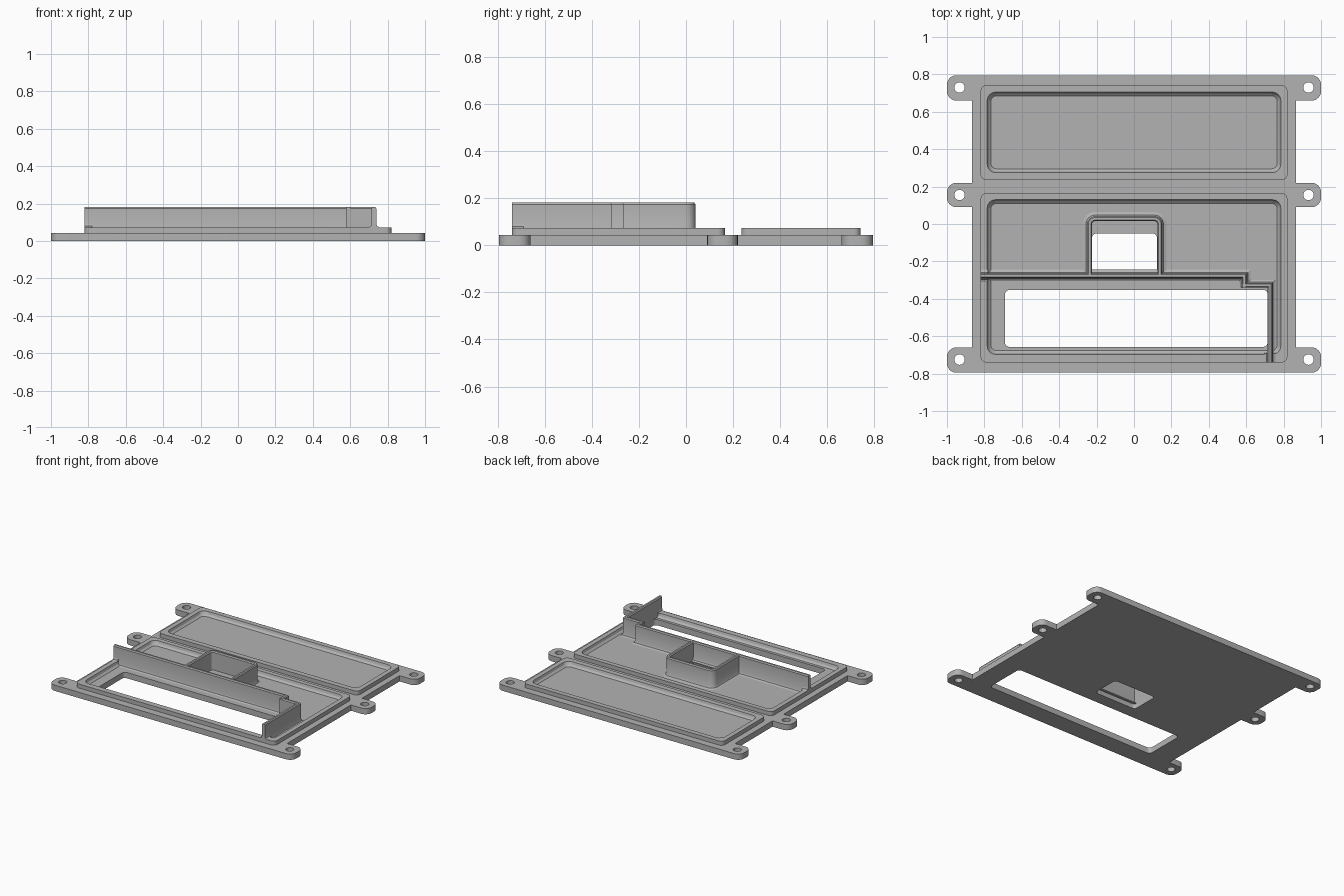
import bpy, bmesh, math
from mathutils import Vector

if "Cube" in bpy.data.objects:
    bpy.data.objects.remove(bpy.data.objects["Cube"])

PLATE, LIP, TOP = 0.043, 0.073, 0.182
grey = bpy.data.materials.new("matte grey")
grey.diffuse_color = (0.45, 0.45, 0.45, 1)
grey.use_nodes = True
grey.node_tree.nodes["Principled BSDF"].inputs["Base Color"].default_value = grey.diffuse_color


def finish(name, mesh):
    mesh.materials.clear()
    mesh.materials.append(grey)
    mesh.shade_smooth()
    mesh.set_sharp_from_angle(angle=math.radians(30))
    ob = bpy.data.objects.new(name, mesh)
    bpy.context.collection.objects.link(ob)
    return ob


def rounded(points, closed=True, steps=6):
    """Points are (x, y, corner radius); right-angle corners become arcs."""
    out, n = [], len(points)
    for i, (x, y, r) in enumerate(points):
        p = Vector((x, y))
        if r == 0 or (not closed and i in (0, n - 1)):
            out.append(p)
            continue
        u = (Vector(points[i - 1][:2]) - p).normalized()
        v = (Vector(points[(i + 1) % n][:2]) - p).normalized()
        c = p + (u + v) * r
        for k in range(steps + 1):
            t = math.pi / 2 * k / steps
            out.append(c - v * r * math.cos(t) - u * r * math.sin(t))
    return out


def rect(x0, x1, y0, y1, r):
    return rounded([(x0, y0, r), (x1, y0, r), (x1, y1, r), (x0, y1, r)])


def circle(x, y, r, n=24):
    return [Vector((x + r * math.cos(2 * math.pi * k / n),
                    y + r * math.sin(2 * math.pi * k / n))) for k in range(n)]


def mesh_from_rings(name, rings, caps):
    """Join successive closed rings of 3D points; wrap round or cap the ends."""
    bm = bmesh.new()
    vs = [[bm.verts.new(p) for p in ring] for ring in rings]
    n = len(vs[0])
    for a in range(len(vs) - (1 if caps else 0)):
        r0, r1 = vs[a], vs[(a + 1) % len(vs)]
        for k in range(n):
            bm.faces.new((r0[k], r0[(k + 1) % n], r1[(k + 1) % n], r1[k]))
    if caps:
        bm.faces.new(vs[0])
        bm.faces.new(vs[-1])
    bmesh.ops.recalc_face_normals(bm, faces=bm.faces)
    me = bpy.data.meshes.new(name)
    bm.to_mesh(me)
    bm.free()
    return finish(name, me)


def lip(name, x, y0, y1, iy0, iy1):
    """Raised rim with a sloped inner wall."""
    loops = [(rect(-x, x, y0, y1, 0.03), 0.035),
             (rect(-x, x, y0, y1, 0.03), LIP),
             (rect(-0.785, 0.785, iy0, iy1, 0.045), LIP),
             (rect(-0.779, 0.779, iy0 + 0.006, iy1 - 0.006, 0.042), 0.055),
             (rect(-0.765, 0.765, iy0 + 0.02, iy1 - 0.02, 0.03), PLATE),
             (rect(-0.765, 0.765, iy0 + 0.02, iy1 - 0.02, 0.03), 0.035)]
    mesh_from_rings(name, [[(p.x, p.y, z) for p in l] for l, z in loops], False)


def wall(name, points, left, right, base=PLATE, top=TOP, half=0.0125):
    """Thin wall swept along a path, with a fillet foot on either side."""
    path = rounded(points, closed=False)

    def foot(f):
        h = 0.02
        return [(half + f, base - 0.008), (half + f, base),
                (half + f * 0.3, base + h * 0.3), (half, base + h),
                (half, top - 0.008), (half - 0.006, top)]
    section = foot(left) + [(-o, z) for o, z in reversed(foot(right))]
    rings = []
    for i, p in enumerate(path):
        dirs = []
        if i > 0:
            dirs.append((p - path[i - 1]).normalized())
        if i < len(path) - 1:
            dirs.append((path[i + 1] - p).normalized())
        norms = [Vector((-d.y, d.x)) for d in dirs]
        m = sum(norms, Vector((0, 0))).normalized()
        m = m / m.dot(norms[0])
        rings.append([(p.x + m.x * o, p.y + m.y * o, z) for o, z in section])
    mesh_from_rings(name, rings, True)


# base plate with six screw tabs, screw holes and two windows
R = 0.05
side = [(1, -0.795, R), (1, -0.66, R), (0.865, -0.66, 0), (0.865, 0.09, 0),
        (1, 0.09, R), (1, 0.22, R), (0.865, 0.22, 0), (0.865, 0.66, 0),
        (1, 0.66, R), (1, 0.795, R)]
loops = [rounded(side + [(-x, y, r) for x, y, r in reversed(side)])]
loops += [circle(s * 0.933, y, 0.028) for s in (-1, 1) for y in (-0.725, 0.155, 0.73)]
loops += [rect(-0.69, 0.715, -0.657, -0.352, 0.025),
          rect(-0.225, 0.123, -0.26, -0.05, 0.025)]
cu = bpy.data.curves.new("plate_outline", 'CURVE')
cu.dimensions, cu.fill_mode, cu.extrude = '2D', 'BOTH', PLATE / 2
for l in loops:
    sp = cu.splines.new('POLY')
    sp.points.add(len(l) - 1)
    for q, p in zip(sp.points, l):
        q.co = (p.x, p.y, 0, 1)
    sp.use_cyclic_u = True
tmp = bpy.data.objects.new("plate_outline", cu)
bpy.context.collection.objects.link(tmp)
bpy.context.view_layer.update()
me = bpy.data.meshes.new_from_object(tmp.evaluated_get(bpy.context.evaluated_depsgraph_get()))
bpy.data.objects.remove(tmp)
bm = bmesh.new()
bm.from_mesh(me)
bmesh.ops.remove_doubles(bm, verts=bm.verts, dist=1e-5)
bmesh.ops.translate(bm, verts=bm.verts, vec=(0, 0, PLATE / 2))
bmesh.ops.recalc_face_normals(bm, faces=bm.faces)
bm.to_mesh(me)
bm.free()
finish("base_plate", me)

# raised rims round the two compartments
lip("rear_rim", 0.82, 0.235, 0.742, 0.275, 0.705)
lip("front_rim", 0.82, -0.74, 0.165, -0.697, 0.13)

# long dividing wall, its jog and the right-hand side wall
wall("divider_wall", [(-0.82, -0.277, 0), (0.59, -0.277, 0), (0.59, -0.34, 0)], 0.02, 0.016)
wall("side_wall", [(0.578, -0.328, 0), (0.727, -0.328, 0), (0.727, -0.74, 0)], 0.016, 0)

# fillet feet where the walls cross the rim
wall("divider_foot", [(-0.82, -0.277, 0), (-0.78, -0.277, 0)], 0.02, 0.02, LIP, 0.11)
wall("side_foot", [(0.727, -0.69, 0), (0.727, -0.74, 0)], 0.016, 0.016, LIP, 0.11)

# three-sided box round the small window
wall("window_box", [(-0.2375, -0.277, 0), (-0.2375, 0.028, 0.03),
                    (0.138, 0.028, 0.03), (0.138, -0.277, 0)], 0.024, 0)
